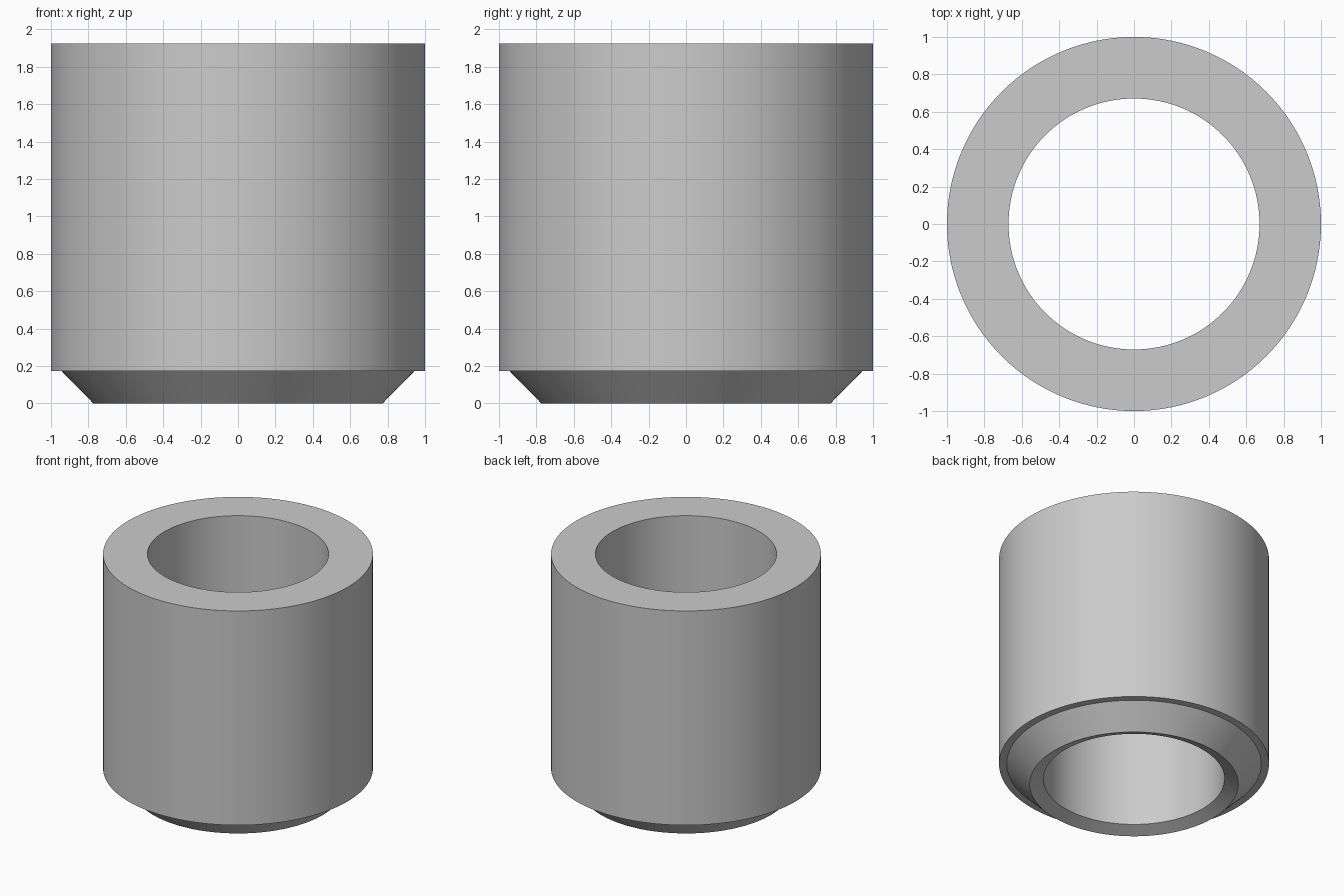
import bpy
import bmesh
import math

cube = bpy.data.objects.get("Cube")
if cube:
    bpy.data.objects.remove(cube, do_unlink=True)

# Single plain grey
grey = bpy.data.materials.new("light_grey")
grey.use_nodes = True
colour = (0.6, 0.6, 0.6, 1)
grey.diffuse_color = colour
grey.node_tree.nodes["Principled BSDF"].inputs["Base Color"].default_value = colour

SEGMENTS = 128


def lathe(name, profile, material):
    """Revolve a closed (radius, height) profile around the z axis."""
    bm = bmesh.new()
    rings = []
    for radius, height in profile:
        ring = []
        for i in range(SEGMENTS):
            a = 2 * math.pi * i / SEGMENTS
            ring.append(bm.verts.new((radius * math.cos(a), radius * math.sin(a), height)))
        rings.append(ring)
    for k, ring in enumerate(rings):
        following = rings[(k + 1) % len(rings)]
        for i in range(SEGMENTS):
            j = (i + 1) % SEGMENTS
            bm.faces.new((ring[i], ring[j], following[j], following[i]))
    bmesh.ops.recalc_face_normals(bm, faces=bm.faces)
    mesh = bpy.data.meshes.new(name)
    bm.to_mesh(mesh)
    bm.free()
    mesh.materials.append(material)
    obj = bpy.data.objects.new(name, mesh)
    bpy.context.collection.objects.link(obj)
    bpy.ops.object.select_all(action="DESELECT")
    obj.select_set(True)
    bpy.context.view_layer.objects.active = obj
    bpy.ops.object.shade_smooth_by_angle(angle=math.radians(15))
    return obj


# Sleeve: bore, flat top, outer wall, shoulder, tapered nose, countersunk mouth
lathe("sleeve", [
    (0.671, 0.043),
    (0.671, 1.925),
    (1.0, 1.925),
    (1.0, 0.173),
    (0.943, 0.173),
    (0.773, 0.0),
], grey)
